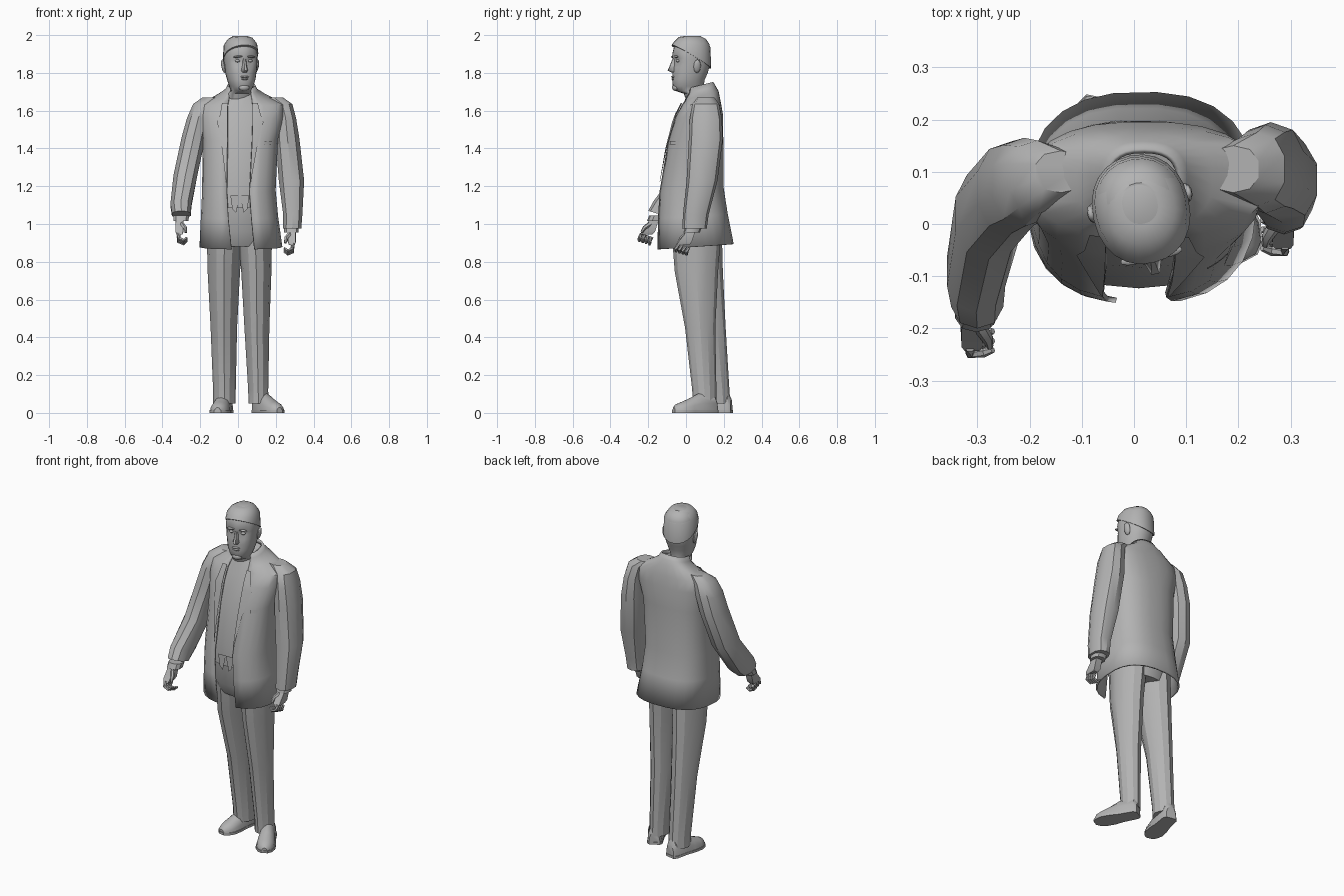
import bpy, bmesh, math
from mathutils import Matrix, Vector

old = bpy.data.objects.get("Cube")
if old:
    bpy.data.objects.remove(old, do_unlink=True)

grey = bpy.data.materials.new("plain grey")
grey.use_nodes = True
grey.diffuse_color = (0.45, 0.45, 0.45, 1)
grey.node_tree.nodes["Principled BSDF"].inputs["Base Color"].default_value = (0.45, 0.45, 0.45, 1)


def power(v, e):
    return math.copysign(abs(v) ** e, v)


def oval(ring, n=14, e=0.85, tilt=0.0, start=0.0, end=None):
    """Squared oval (x, y, z, half width, half depth), from the front round by the left."""
    cx, cy, z, rx, ry = ring
    count = n if end is None else n - 1
    span = math.tau if end is None else end - start
    pts = []
    for i in range(n):
        t = start + span * i / count
        y = -ry * power(math.cos(t), e)
        pts.append(Vector((cx + rx * power(math.sin(t), e), cy + y, z + tilt * y)))
    return pts


def finish(name, bm, angle=35):
    bmesh.ops.recalc_face_normals(bm, faces=bm.faces)
    mesh = bpy.data.meshes.new(name)
    bm.to_mesh(mesh)
    bm.free()
    mesh.materials.append(grey)
    obj = bpy.data.objects.new(name, mesh)
    bpy.context.collection.objects.link(obj)
    bpy.ops.object.select_all(action='DESELECT')
    obj.select_set(True)
    bpy.context.view_layer.objects.active = obj
    bpy.ops.object.shade_smooth_by_angle(angle=math.radians(angle))
    return obj


def skin(bm, rings, closed=True, caps=True):
    rows = [[bm.verts.new(p) for p in ring] for ring in rings]
    n = len(rows[0])
    for a, b in zip(rows, rows[1:]):
        for i in range(n if closed else n - 1):
            j = (i + 1) % n
            bm.faces.new((a[i], a[j], b[j], b[i]))
    if caps:
        bm.faces.new(rows[0])
        bm.faces.new(rows[-1])


def loft(name, rings, closed=True, caps=True, angle=35):
    bm = bmesh.new()
    skin(bm, rings, closed, caps)
    return finish(name, bm, angle)


def tube(bm, points, radii, n=6):
    rings = []
    for i, p in enumerate(points):
        axis = Vector(points[min(i + 1, len(points) - 1)]) - Vector(points[max(i - 1, 0)])
        q = axis.to_track_quat('Z', 'Y')
        rings.append([Vector(p) + q @ Vector((radii[i] * math.cos(math.tau * k / n),
                      radii[i] * math.sin(math.tau * k / n), 0)) for k in range(n)])
    skin(bm, rings)


# jacket: open at the front, flared at the hem
JACKET = [(.015, .05, .88, .22, .203), (.008, .035, 1.04, .205, .187), (.005, .028, 1.18, .195, .172),
          (.012, .05, 1.45, .2, .148), (.02, .068, 1.57, .225, .128), (.025, .08, 1.635, .225, .105),
          (.02, .083, 1.68, .13, .09), (.018, .083, 1.71, .085, .075), (.018, .077, 1.735, .073, .067)]
EDGES = [(-.035, .088), (-.052, .072), (-.06, .062), (-.055, .075), (-.055, .078), (-.055, .078),
         (-.05, .075), (-.045, .07), (-.04, .065)]
rings = []
for k, (ring, (right, left)) in enumerate(zip(JACKET, EDGES)):
    a, b = (math.asin(power((x - ring[0]) / ring[3], 1 / .8)) for x in (left, right))
    rings.append(oval(ring, 24, .8, .07 if k < 6 else .25, a, math.tau + b))
jacket = loft("jacket", rings, closed=False, caps=False)
solid = jacket.modifiers.new("cloth", 'SOLIDIFY')
solid.thickness = .01
solid.offset = -1


def jacket_front(x, z, lift):
    """Point on the front of the jacket, lifted a little off the cloth."""
    for lo, hi in zip(JACKET, JACKET[1:]):
        if lo[2] <= z <= hi[2]:
            f = (z - lo[2]) / (hi[2] - lo[2])
            cx, cy, _, rx, ry = (p + (q - p) * f for p, q in zip(lo, hi))
            c = max(0, 1 - abs((x - cx) / rx) ** 2.5) ** .4
            return Vector((x, cy - ry * c - lift, z))


# lapels and chest pocket, laid on the jacket
def cloth_plate(name, rows):
    bm = bmesh.new()
    skin(bm, [[jacket_front(x0 + (x1 - x0) * i / 4, z, .006) for i in range(5)]
              for z, x0, x1 in rows], closed=False, caps=False)
    return finish(name, bm)


cloth_plate("right_lapel", [(1.22, -.06, -.063), (1.4, -.057, -.085), (1.54, -.055, -.11), (1.58, -.055, -.095), (1.64, -.054, -.085)])
cloth_plate("left_lapel", [(1.22, .064, .067), (1.4, .073, .1), (1.54, .078, .135), (1.58, .078, .12), (1.64, .077, .105)])
cloth_plate("chest_pocket", [(1.42, .14, .18), (1.44, .14, .18)])

# waistcoat and shirt inside the jacket
loft("shirt_front", [oval((.01, .04, 1.1, .17, .163), 20, .8, .1), oval((.008, .035, 1.2, .17, .158), 20, .8),
                     oval((.012, .052, 1.45, .18, .135), 20, .8), oval((.02, .075, 1.6, .17, .105), 20, .8),
                     oval((.02, .08, 1.69, .075, .078), 20, .8, .2), oval((.018, .075, 1.715, .065, .063), 20, .8, .25)])

# waistcoat points
bm = bmesh.new()
for side in (-1, 1):
    pts = [(.01, 1.15), (.01 + side * .05, 1.15), (.01 + side * .04, 1.08), (.01 + side * .02, 1.06)]
    bm.faces.new([bm.verts.new((x, -.13, z)) for x, z in pts])
finish("waistcoat_points", bm)

# trousers: hips and two creased legs, the right one set back
loft("trouser_hips", [oval((.01, .06, .88, .155, .12)), oval((.01, .045, .96, .165, .15)),
                      oval((.01, .04, 1.12, .165, .155))])


def leg(name, rows):
    loft(name, [oval(r, 12, 1.1) for r in rows], angle=25)


leg("right_leg", [(-.072, .165, .05, .06, .07), (-.072, .16, .12, .06, .07), (-.075, .125, .45, .07, .085),
                  (-.075, .075, .75, .086, .12), (-.07, .06, .95, .095, .13)])
leg("left_leg", [(.108, .098, .05, .053, .064), (.107, .097, .12, .053, .064), (.1, .075, .45, .066, .08),
                 (.097, .055, .75, .08, .115), (.09, .055, .95, .09, .13)])


# shoes: sections from heel to toe, flat underneath
def shoe(name, heel, turn, length):
    spin = Matrix.Translation((*heel, 0)) @ Matrix.Rotation(turn, 4, 'Z')
    rings = []
    for f, w, h in [(0, .03, .07), (.06, .04, .1), (.4, .044, .1), (.6, .05, .075), (.8, .05, .055), (.94, .036, .042), (1, .016, .025)]:
        rings.append([spin @ Vector((w * math.cos(t), -f * length, .004 + h * max(0, math.sin(t)) ** .8))
                      for t in (math.pi * i / 8 for i in range(9))])
    loft(name, rings)
    sole = [[spin @ Vector((s * w, -f * length, z)) for s, z in ((-1, 0), (1, 0), (1, .014), (-1, .014))]
            for f, w in [(-.01, .03), (.06, .042), (.4, .045), (.6, .053), (.8, .053), (.94, .039), (1.01, .018)]]
    loft(name + "_sole", sole)


shoe("right_shoe", (-.062, .24), -.19, .245)
shoe("left_shoe", (.1, .155), .5, .25)

# sleeves
RIGHT = [(-.14, .1, 1.67, .05, .04), (-.185, .09, 1.635, .055, .07), (-.21, .08, 1.56, .063, .085),
         (-.235, .07, 1.46, .066, .088), (-.278, .02, 1.26, .066, .088), (-.302, -.09, 1.1, .058, .08), (-.3, -.135, 1.05, .052, .065)]
LEFT = [(.19, .105, 1.67, .05, .045), (.235, .105, 1.635, .055, .07), (.252, .105, 1.56, .058, .085),
        (.262, .105, 1.45, .066, .09), (.283, .085, 1.23, .07, .082), (.29, .052, 1.05, .053, .068), (.287, .045, .975, .05, .065)]
loft("right_sleeve", [oval(r, 10, .85, -.3 if i > 4 else 0) for i, r in enumerate(RIGHT)])
loft("left_sleeve", [oval(r, 10, .85) for r in LEFT])
loft("right_cuff", [oval((-.3, -.15, 1.045, .042, .045), 10), oval((-.302, -.165, 1.015, .042, .042), 10)])
loft("left_cuff", [oval((.283, .04, .985, .04, .045), 10), oval((.283, .03, .955, .04, .043), 10)])


# hands: palm, four curled fingers and a thumb
def hand(name, wrist, inward):
    w = Vector(wrist)
    at = lambda x, y, z: w + Vector((x * inward, y, z))
    bm = bmesh.new()
    skin(bm, [[at(s * a, y + t * b, z) for s, t in ((-1, -1), (1, -1), (1.1, 0), (1, 1), (-1, 1), (-1.1, 0))]
              for a, b, y, z in ((.018, .024, 0, .02), (.02, .026, -.012, -.02), (.02, .036, -.035, -.06), (.014, .033, -.045, -.075))])
    for i in range(4):
        y = -.07 + i * .018
        drop = -.07 - i * .006
        tube(bm, [at(-.004, y, drop), at(-.004, y - .012, drop - .025), at(.022, y - .012, drop - .037),
                  at(.04, y - .006, drop - .022)], [.0105, .01, .009, .006])
    tube(bm, [at(.01, -.025, -.02), at(.03, -.055, -.04), at(.034, -.07, -.065)], [.014, .011, .007])
    finish(name, bm)


hand("right_hand", (-.31, -.165, 1.02), 1)
hand("left_hand", (.285, .03, .965), -1)

# head, turned slightly to its left
TURN = Matrix.Translation((.012, .035, 0)) @ Matrix.Rotation(.22, 4, 'Z')
SKULL = [(1.62, -.02, .065, .064), (1.69, -.045, .06, .065), (1.705, -.092, .058, .05), (1.73, -.106, .058, .062),
         (1.765, -.109, .064, .074), (1.80, -.107, .08, .081), (1.83, -.106, .088, .085), (1.855, -.106, .092, .087),
         (1.875, -.108, .093, .088), (1.90, -.108, .094, .089), (1.95, -.095, .09, .083), (1.98, -.068, .07, .062), (1.995, -.035, .04, .034)]


def skull_ring(row, grow=0.0, tilt=0.0):
    z, front, back, rx = row
    return oval((0, (front + back) / 2, z, rx + grow, (back - front) / 2 + grow), 24, .92, tilt)


rings = [skull_ring(r) for r in SKULL]
for p in (p for ring in rings for p in ring):
    # eye sockets
    if p.y < -.05 and .015 < abs(p.x) < .06 and 1.85 < p.z < 1.88:
        p.y += .012
loft("head", [[TURN @ p for p in r] for r in rings], angle=40)

# cropped hair, low at the nape and high at the forehead
hair = [skull_ring((1.885, -.108, .094, .089), .004, -.6)] + [skull_ring(r, .004, -.15) for r in SKULL[10:12]] + [skull_ring(SKULL[12], .004)]
loft("hair", [[TURN @ p for p in r] for r in hair], angle=40)

# nose
nose = [[Vector((-w, y, z)), Vector((-w * .4, y - d, z)), Vector((w * .4, y - d, z)), Vector((w, y, z))]
        for z, w, d, y in ((1.803, .015, .016, -.1), (1.813, .02, .034, -.1), (1.84, .013, .022, -.1), (1.875, .009, .008, -.1))]
loft("nose", [[TURN @ p for p in r] for r in nose], angle=50)


# ears, brows, eyes and lips as flattened balls
def blob(name, centre, size, tip=0.0):
    bm = bmesh.new()
    bmesh.ops.create_uvsphere(bm, u_segments=10, v_segments=6, radius=1)
    bm.transform(TURN @ Matrix.Translation(centre) @ Matrix.Rotation(tip, 4, 'Y') @ Matrix.Diagonal((*size, 1)))
    finish(name, bm, 50)


for side, label in ((-1, "right"), (1, "left")):
    blob(label + "_ear", (side * .09, .005, 1.835), (.011, .02, .036), side * .2)
    blob(label + "_brow", (side * .035, -.098, 1.886), (.026, .01, .006), side * .1)
    blob(label + "_eye", (side * .034, -.088, 1.864), (.014, .01, .008))
blob("upper_lip", (0, -.106, 1.779), (.024, .009, .006))
blob("lower_lip", (0, -.105, 1.768), (.02, .009, .006))
blob("chin", (0, -.094, 1.722), (.03, .017, .018))
